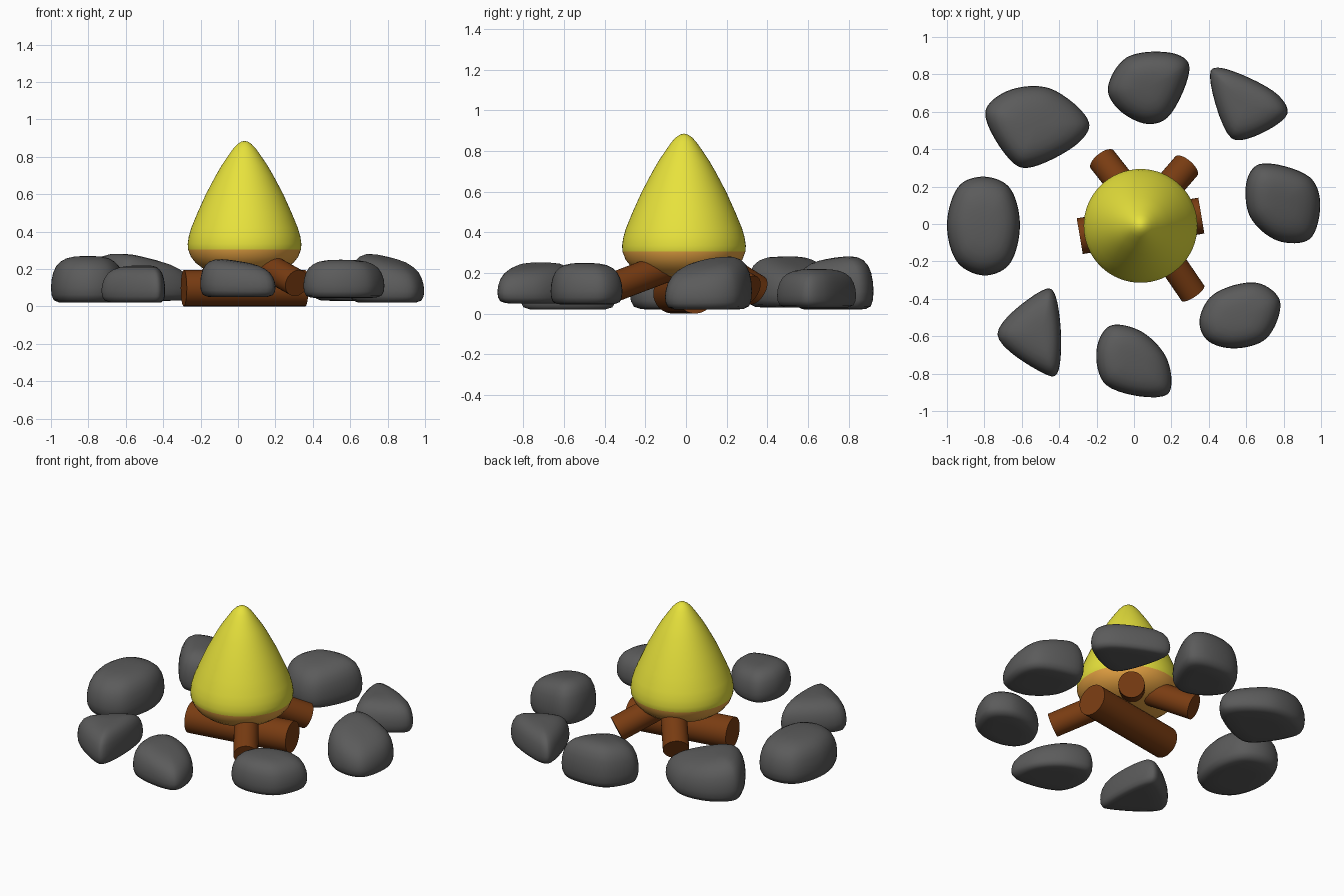
import bpy, bmesh, math
from mathutils import Vector

if "Cube" in bpy.data.objects:
    bpy.data.objects.remove(bpy.data.objects["Cube"])


def material(name, rgb):
    m = bpy.data.materials.new(name)
    m.diffuse_color = (*rgb, 1)
    m.use_nodes = True
    m.node_tree.nodes["Principled BSDF"].inputs["Base Color"].default_value = m.diffuse_color
    return m


STONE = material("stone grey", (0.105, 0.105, 0.105))
WOOD = material("wood brown", (0.19, 0.045, 0.006))
YELLOW = material("flame yellow", (0.80, 0.76, 0.045))
ORANGE = material("ember orange", (0.78, 0.36, 0.055))


def skin(name, rings, bottom, top, mats):
    """Smooth closed shell through stacked rings with a pole at each end."""
    bm = bmesh.new()
    loops = [[bm.verts.new(p) for p in ring] for ring in rings]
    lo, hi = bm.verts.new(bottom), bm.verts.new(top)
    n = len(loops[0])
    for i in range(n):
        j = (i + 1) % n
        bm.faces.new((loops[0][j], loops[0][i], lo))
        bm.faces.new((loops[-1][i], loops[-1][j], hi))
        for a, b in zip(loops, loops[1:]):
            bm.faces.new((a[i], a[j], b[j], b[i]))
    bmesh.ops.recalc_face_normals(bm, faces=bm.faces)
    me = bpy.data.meshes.new(name)
    for f in bm.faces:
        f.smooth = True
    bm.to_mesh(me)
    bm.free()
    for m in mats:
        me.materials.append(m)
    ob = bpy.data.objects.new(name, me)
    bpy.context.collection.objects.link(ob)
    return ob


def closed_curve(pts, steps=8):
    """Centripetal Catmull-Rom curve through a closed list of 2D points."""
    pts, out = [Vector(p) for p in pts], []
    n = len(pts)
    for i in range(n):
        p = [pts[(i + k) % n] for k in (-1, 0, 1, 2)]
        t = [0]
        for a, b in zip(p, p[1:]):
            t.append(t[-1] + math.sqrt((b - a).length))
        for s in range(steps):
            u = t[1] + (t[2] - t[1]) * s / steps
            q = p
            for lev in (1, 2):
                q = [q[k].lerp(q[k + 1], (u - t[k + (lev - 1) * (lev == 2)])
                               / (t[k + lev] - t[k + (lev - 1) * (lev == 2)]))
                     if lev == 1 else
                     q[k].lerp(q[k + 1], (u - t[k]) / (t[k + 2] - t[k]))
                     for k in range(len(q) - 1)]
            out.append(q[0].lerp(q[1], (u - t[1]) / (t[2] - t[1])))
    return out


# Ring of stones: outline seen from above, bottom z, top z, top slope in x and y
STONES = [
    ([(-1, 0), (-.93, .21), (-.8, .253), (-.67, .2), (-.61, 0), (-.67, -.22), (-.8, -.275), (-.94, -.21)],
     .02, .27, 0, 0),
    ([(-.795, .6), (-.68, .71), (-.45, .725), (-.24, .54), (-.29, .44), (-.57, .3), (-.65, .33)],
     .03, .265, -.2, -.1),
    ([(-.14, .72), (-.04, .89), (.22, .91), (.295, .85), (.18, .57), (.07, .535), (-.08, .61)],
     .02, .275, 0, .15),
    ([(.41, .82), (.46, .835), (.77, .69), (.82, .59), (.62, .46), (.52, .46)],
     .03, .22, 0, 0),
    ([(.605, .24), (.67, .32), (.94, .25), (.995, .12), (.94, -.08), (.77, -.09), (.62, .04)],
     .02, .26, -.2, .15),
    ([(.35, -.52), (.42, -.38), (.66, -.315), (.78, -.41), (.71, -.61), (.53, -.665), (.39, -.62)],
     .045, .25, 0, 0),
    ([(-.2, -.67), (-.13, -.545), (.04, -.575), (.18, -.73), (.18, -.91), (-.15, -.86)],
     .05, .245, -.15, 0),
    ([(-.73, -.59), (-.5, -.36), (-.44, -.35), (-.39, -.6), (-.42, -.81), (-.49, -.795)],
     .02, .22, 0, 0),
]
# Rounded side profile shared by the stones: (outline scale, height fraction)
SIDE = [(.45, .0), (.8, .01), (.93, .06), (.985, .17), (1, .32), (.985, .48), (.94, .64),
        (.86, .78), (.74, .88), (.58, .95), (.38, .985), (.18, .997)]

for i, (pts, z0, z1, sx, sy) in enumerate(STONES):
    curve = closed_curve(pts)
    c = sum(curve, Vector((0, 0))) / len(curve)

    def lift(p, s, f):
        d = (p - c) * s
        return (c.x + d.x, c.y + d.y, z0 + f * (z1 - z0 + sx * d.x + sy * d.y))

    rings = [[lift(p, s, f) for p in curve] for s, f in SIDE]
    skin(f"stone_{i + 1}", rings, (c.x, c.y, z0), (c.x, c.y, z1), [STONE])


# Logs: one lying flat, three leaning on it
def log(name, a, b, r):
    a, b = Vector(a), Vector(b)
    bpy.ops.mesh.primitive_cylinder_add(vertices=32, radius=r, depth=(b - a).length,
                                        location=(a + b) / 2)
    ob = bpy.context.object
    ob.name = name
    ob.rotation_euler = (b - a).to_track_quat('Z', 'Y').to_euler()
    ob.data.materials.append(WOOD)
    bpy.ops.object.shade_smooth_by_angle(angle=math.radians(40))


log("base_log", (-.29, -.065, .098), (.36, .045, .098), .097)
log("leaning_log_front", (.315, -.37, .125), (.09, -.04, .25), .073)
log("leaning_log_back_right", (.28, .31, .115), (.09, .09, .25), .078)
log("leaning_log_back_left", (-.17, .345, .115), (.0, .13, .25), .078)

# Flame: teardrop turned around a vertical axis, orange underneath
FLAME = [(.07, .163), (.13, .172), (.18, .186), (.225, .206), (.262, .234), (.287, .266), (.302, .305),
         (.304, .335), (.298, .375), (.285, .42), (.252, .5), (.207, .6), (.154, .7), (.122, .755),
         (.088, .805), (.06, .845), (.038, .868), (.018, .881)]
CX, CY, N = .035, -.01, 64
rings = [[(CX + r * math.cos(k * math.tau / N), CY + r * math.sin(k * math.tau / N), z)
          for k in range(N)] for r, z in FLAME]
flame = skin("flame", rings, (CX, CY, .16), (CX, CY, .885), [YELLOW, ORANGE])
for f in flame.data.polygons:
    f.material_index = 1 if f.center.z < .305 else 0
